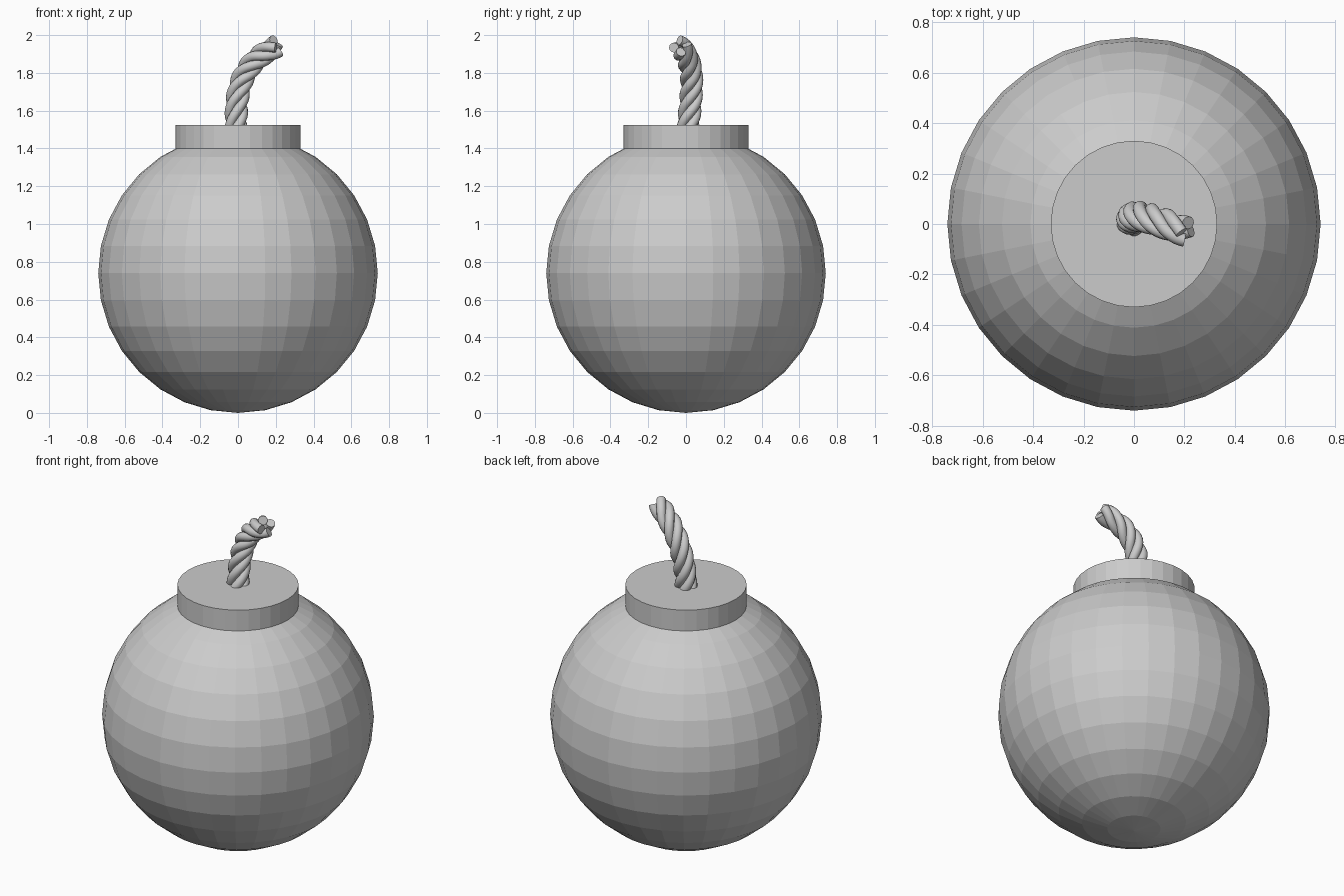
import bpy, math
from mathutils import Vector

cube = bpy.data.objects.get("Cube")
if cube:
    bpy.data.objects.remove(cube, do_unlink=True)

grey = bpy.data.materials.new("plain grey")
grey.use_nodes = True
colour = (0.6, 0.6, 0.6, 1)
grey.diffuse_color = colour
grey.node_tree.nodes["Principled BSDF"].inputs["Base Color"].default_value = colour


def finish(name):
    obj = bpy.context.object
    obj.name = name
    obj.data.materials.append(grey)
    return obj


# Faceted round body
RADIUS = 0.74
bpy.ops.mesh.primitive_uv_sphere_add(segments=32, ring_count=16, radius=RADIUS,
                                     location=(0, 0, RADIUS))
finish("body")

# Flat cap on top
CAP_LOW, CAP_TOP = 1.4, 1.525
bpy.ops.mesh.primitive_cylinder_add(vertices=32, radius=0.33, depth=CAP_TOP - CAP_LOW,
                                    location=(0, 0, (CAP_LOW + CAP_TOP) / 2))
finish("cap")

# Centre line of the bent fuse
knots = [Vector(p) for p in ((-0.01, 0.01, 1.5), (-0.005, 0.025, 1.65), (0.025, 0.03, 1.77),
                             (0.085, 0.015, 1.86), (0.15, -0.01, 1.91), (0.207, -0.03, 1.942))]
knots = [2 * knots[0] - knots[1]] + knots + [2 * knots[-1] - knots[-2]]


def spline(a, b, c, d, t):
    return 0.5 * (2 * b + (c - a) * t + (2 * a - 5 * b + 4 * c - d) * t ** 2
                  + (3 * b - a - 3 * c + d) * t ** 3)


STEPS = 14
path = [spline(*knots[i:i + 4], s / STEPS) for i in range(len(knots) - 3) for s in range(STEPS)]
path.append(knots[-2])

# Twisted strands wound around the centre line
STRANDS, OFFSET, THICKNESS, PITCH = 4, 0.036, 0.026, 0.36
strands = [[] for _ in range(STRANDS)]
side = Vector((1, 0, 0))
length = 0
for i, p in enumerate(path):
    before, after = path[max(i - 1, 0)], path[min(i + 1, len(path) - 1)]
    along = (after - before).normalized()
    side = (side - along * side.dot(along)).normalized()
    across = along.cross(side)
    if i:
        length += (p - before).length
    for k, points in enumerate(strands):
        angle = math.tau * (length / PITCH + k / STRANDS)
        points.append(p + OFFSET * (side * math.cos(angle) + across * math.sin(angle)))

for k, points in enumerate(strands):
    curve = bpy.data.curves.new("fuse_strand", "CURVE")
    curve.dimensions = "3D"
    curve.bevel_depth = THICKNESS
    curve.bevel_resolution = 4
    curve.use_fill_caps = True
    line = curve.splines.new("POLY")
    line.points.add(len(points) - 1)
    for target, p in zip(line.points, points):
        target.co = (*p, 1)
    obj = bpy.data.objects.new("fuse_strand", curve)
    bpy.context.collection.objects.link(obj)
    bpy.ops.object.select_all(action="DESELECT")
    obj.select_set(True)
    bpy.context.view_layer.objects.active = obj
    bpy.ops.object.convert(target="MESH")
    finish(f"fuse_strand_{k + 1}")
    bpy.ops.object.shade_smooth_by_angle(angle=math.radians(40))
